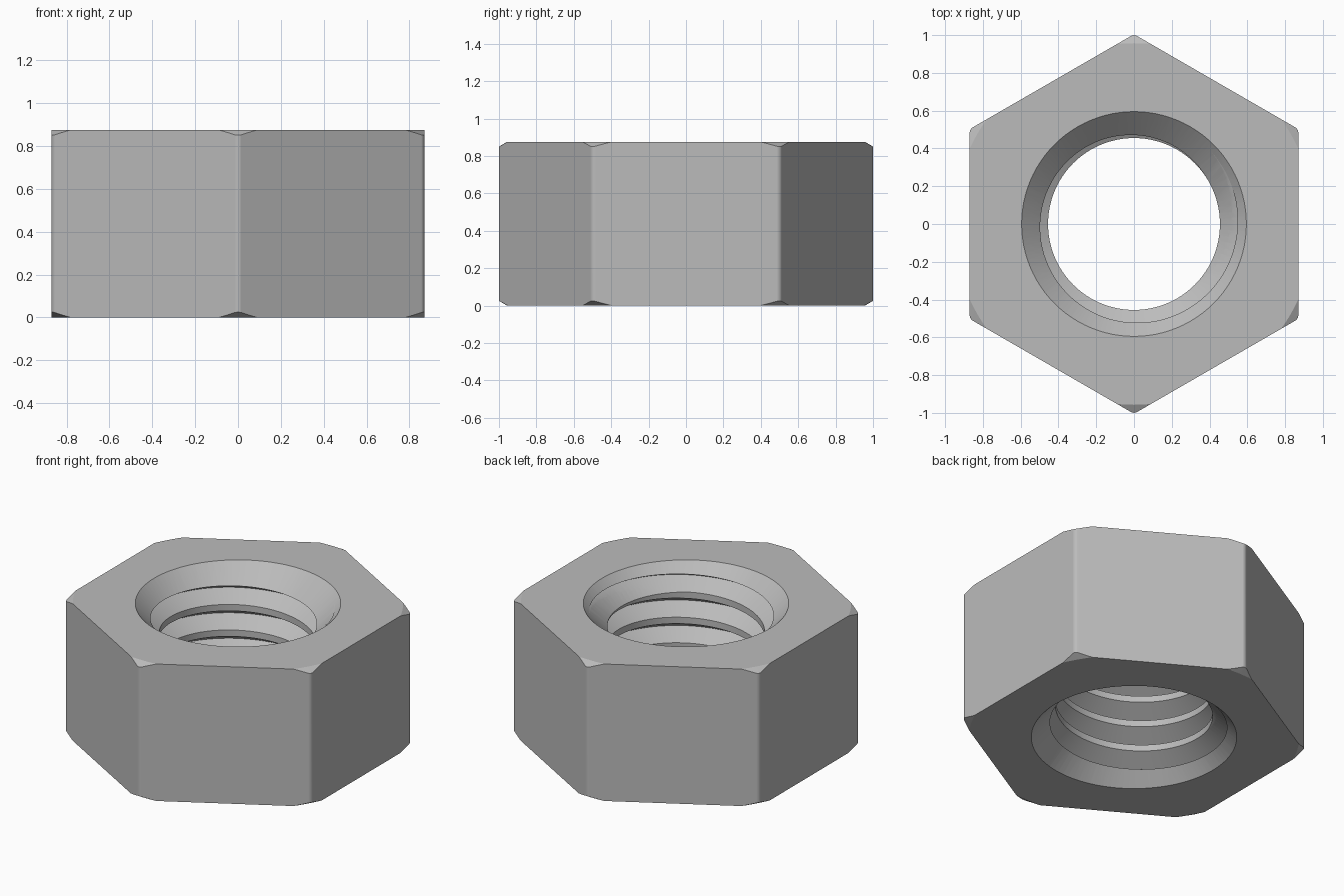
import bpy, bmesh, math
from mathutils import Vector

old = bpy.data.objects.get("Cube")
if old:
    bpy.data.objects.remove(old, do_unlink=True)

HEIGHT = 0.875
APOTHEM = 0.87
MINOR, MAJOR = 0.455, 0.561     # thread crest and root radii
PITCH = 0.163
SEGMENTS = 96


def make_object(name, bm):
    bmesh.ops.recalc_face_normals(bm, faces=bm.faces)
    mesh = bpy.data.meshes.new(name)
    bm.to_mesh(mesh)
    bm.free()
    obj = bpy.data.objects.new(name, mesh)
    bpy.context.collection.objects.link(obj)
    return obj


def lathe(name, profile):
    """Turn an (r, z) profile around the z axis."""
    bm = bmesh.new()
    verts = [bm.verts.new((r, 0, z)) for r, z in profile]
    edges = [bm.edges.new(pair) for pair in zip(verts, verts[1:])]
    bmesh.ops.spin(bm, geom=verts + edges, cent=(0, 0, 0), axis=(0, 0, 1),
                   angle=math.tau, steps=SEGMENTS, use_merge=True)
    bmesh.ops.remove_doubles(bm, verts=bm.verts, dist=1e-5)
    return make_object(name, bm)


def hex_prism(name):
    bm = bmesh.new()
    radius = APOTHEM / math.cos(math.pi / 6)
    ring = [bm.verts.new((radius * math.sin(i * math.pi / 3),
                          radius * math.cos(i * math.pi / 3), 0)) for i in range(6)]
    base = bm.faces.new(ring)
    top = bmesh.ops.extrude_face_region(bm, geom=[base])["geom"]
    for v in top:
        if isinstance(v, bmesh.types.BMVert):
            v.co.z = HEIGHT
    bmesh.ops.recalc_face_normals(bm, faces=bm.faces)
    # small rounding on the six upright edges
    upright = [e for e in bm.edges if abs(e.verts[0].co.z - e.verts[1].co.z) > 0.1]
    bmesh.ops.bevel(bm, geom=upright, offset=0.0173, segments=4,
                    profile=0.5, affect='EDGES')
    return make_object(name, bm)


def thread_core(name):
    """Solid right-handed screw with V grooves, longer than the nut."""
    bm = bmesh.new()
    flat = PITCH / 8
    section = [(MINOR, -flat), (MINOR, flat), (MAJOR, PITCH / 2)]
    columns = []
    for s in range(-7 * SEGMENTS, 4 * SEGMENTS + 1):
        a = math.tau * s / SEGMENTS
        z = 0.74 + PITCH * s / SEGMENTS
        columns.append([bm.verts.new((r * math.cos(a), r * math.sin(a), z + dz))
                        for r, dz in section])
    for s in range(len(columns) - 1):
        a, b = columns[s], columns[s + 1]
        for k in range(2):
            bm.faces.new((a[k], b[k], b[k + 1], a[k + 1]))
        if s + 1 + SEGMENTS < len(columns):
            c, d = columns[s + SEGMENTS], columns[s + 1 + SEGMENTS]
            bm.faces.new((a[2], b[2], d[0], c[0]))
    # close both ends with a fan to a point on the axis
    rim = [e for e in bm.edges if e.is_boundary]
    for sign in (-1, 1):
        tip = bm.verts.new((0, 0, HEIGHT / 2 + sign * 1.5))
        for e in rim:
            if (e.verts[0].co.z - HEIGHT / 2) * sign > 0:
                bm.faces.new((e.verts[0], e.verts[1], tip))
    return make_object(name, bm)


def cut(target, tool, operation):
    tool.hide_render = True
    mod = target.modifiers.new("cut", 'BOOLEAN')
    mod.operation = operation
    mod.solver = 'EXACT'
    mod.object = tool
    bpy.context.view_layer.objects.active = target
    bpy.ops.object.modifier_apply(modifier=mod.name)
    bpy.data.objects.remove(tool, do_unlink=True)


# hexagonal body with turned corner chamfers
nut = hex_prism("hex_nut")
cut(nut, lathe("corner_chamfer",
               [(0, 0), (0.957, 0), (1.043, 0.05), (1.043, HEIGHT - 0.05),
                (0.957, HEIGHT), (0, HEIGHT)]), 'INTERSECT')

# threaded bore, then a countersink at each end
cut(nut, thread_core("thread_cutter"), 'DIFFERENCE')
cut(nut, lathe("countersink_cutter",
               [(0, -0.1), (0.695, -0.1), (0.395, 0.2), (0.395, HEIGHT - 0.2),
                (0.695, HEIGHT + 0.1), (0, HEIGHT + 0.1)]), 'DIFFERENCE')

# plain steel grey
steel = bpy.data.materials.new("steel_grey")
steel.use_nodes = True
colour = (0.5, 0.5, 0.5, 1)
steel.diffuse_color = colour
steel.node_tree.nodes["Principled BSDF"].inputs["Base Color"].default_value = colour
nut.data.materials.clear()
nut.data.materials.append(steel)
for poly in nut.data.polygons:
    poly.material_index = 0

# smooth curved faces, crisp edges
bpy.ops.object.select_all(action='DESELECT')
nut.select_set(True)
bpy.context.view_layer.objects.active = nut
bpy.ops.object.shade_smooth_by_angle(angle=math.radians(25))
weighted = nut.modifiers.new("even_normals", 'WEIGHTED_NORMAL')
weighted.keep_sharp = True
